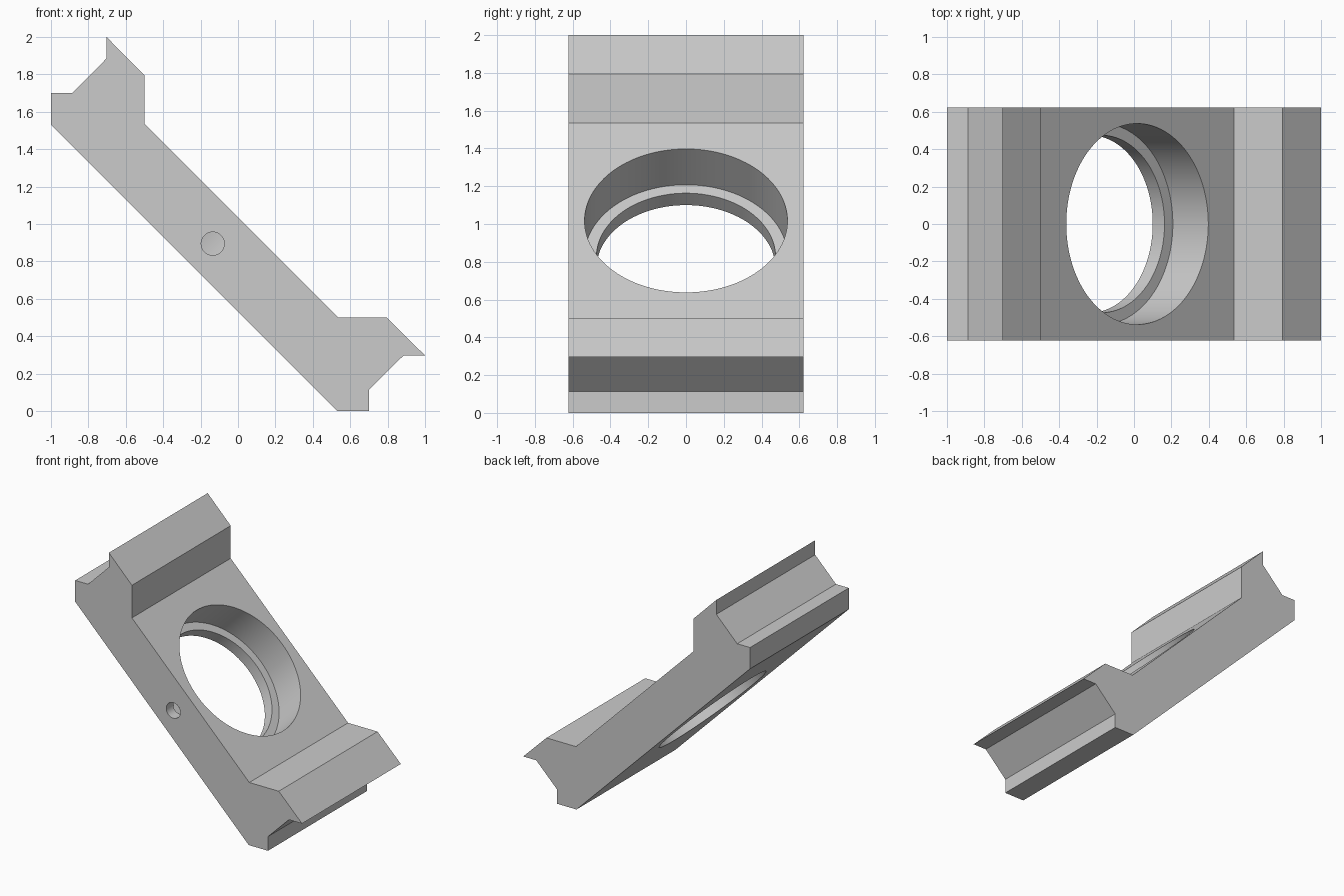
import bpy, bmesh, math
from mathutils import Vector

if "Cube" in bpy.data.objects:
    bpy.data.objects.remove(bpy.data.objects["Cube"])

HALF_WIDTH = 0.622
AXIS = Vector((1, 0, 1)).normalized()

# Upper half of the side profile; the lower half is its reflection across z = x + 1
upper = [(-1.0, 1.53), (-1.0, 1.70), (-0.887, 1.70), (-0.703, 1.885),
         (-0.703, 2.0), (-0.5, 1.795), (-0.5, 1.535)]
lower = [(z - 1, x + 1) for x, z in reversed(upper)]

# Slanted body with notched ends
bm = bmesh.new()
face = bm.faces.new([bm.verts.new((x, -HALF_WIDTH, z)) for x, z in upper + lower])
ext = bmesh.ops.extrude_face_region(bm, geom=[face])
bmesh.ops.translate(bm, vec=(0, 2 * HALF_WIDTH, 0),
                    verts=[g for g in ext["geom"] if isinstance(g, bmesh.types.BMVert)])
bmesh.ops.recalc_face_normals(bm, faces=bm.faces)
mesh = bpy.data.meshes.new("slanted_body")
bm.to_mesh(mesh)
bm.free()
body = bpy.data.objects.new("slanted_body", mesh)
bpy.context.collection.objects.link(body)


def cut(name, start, end, radius, sides):
    """Subtract a cylinder running from start to end."""
    start, end = Vector(start), Vector(end)
    d = end - start
    bpy.ops.mesh.primitive_cylinder_add(
        vertices=sides, radius=radius, depth=d.length, location=(start + end) / 2,
        rotation=d.to_track_quat('Z', 'Y').to_euler())
    cutter = bpy.context.object
    cutter.name = name
    cutter.hide_render = True
    mod = body.modifiers.new(name, 'BOOLEAN')
    mod.operation = 'DIFFERENCE'
    mod.solver = 'EXACT'
    mod.object = cutter
    bpy.context.view_layer.objects.active = body
    bpy.ops.object.modifier_apply(modifier=name)
    bpy.data.objects.remove(cutter, do_unlink=True)


# Stepped round opening: wide counterbore, then a narrower through hole
top = Vector((0.0175, 0, 1.0175))
cut("counterbore", top + AXIS * 0.2, top - AXIS * 0.268, 0.537, 128)
cut("through_hole", top - AXIS * 0.15, top - AXIS * 0.6, 0.474, 128)

# Small screw hole from the front side into the opening
cut("screw_hole", (-0.135, -0.8, 0.895), (-0.135, -0.4, 0.895), 0.062, 32)

# Smooth bores, crisp edges
bpy.ops.object.select_all(action='DESELECT')
body.select_set(True)
bpy.context.view_layer.objects.active = body
bpy.ops.object.shade_smooth_by_angle(angle=math.radians(30))
